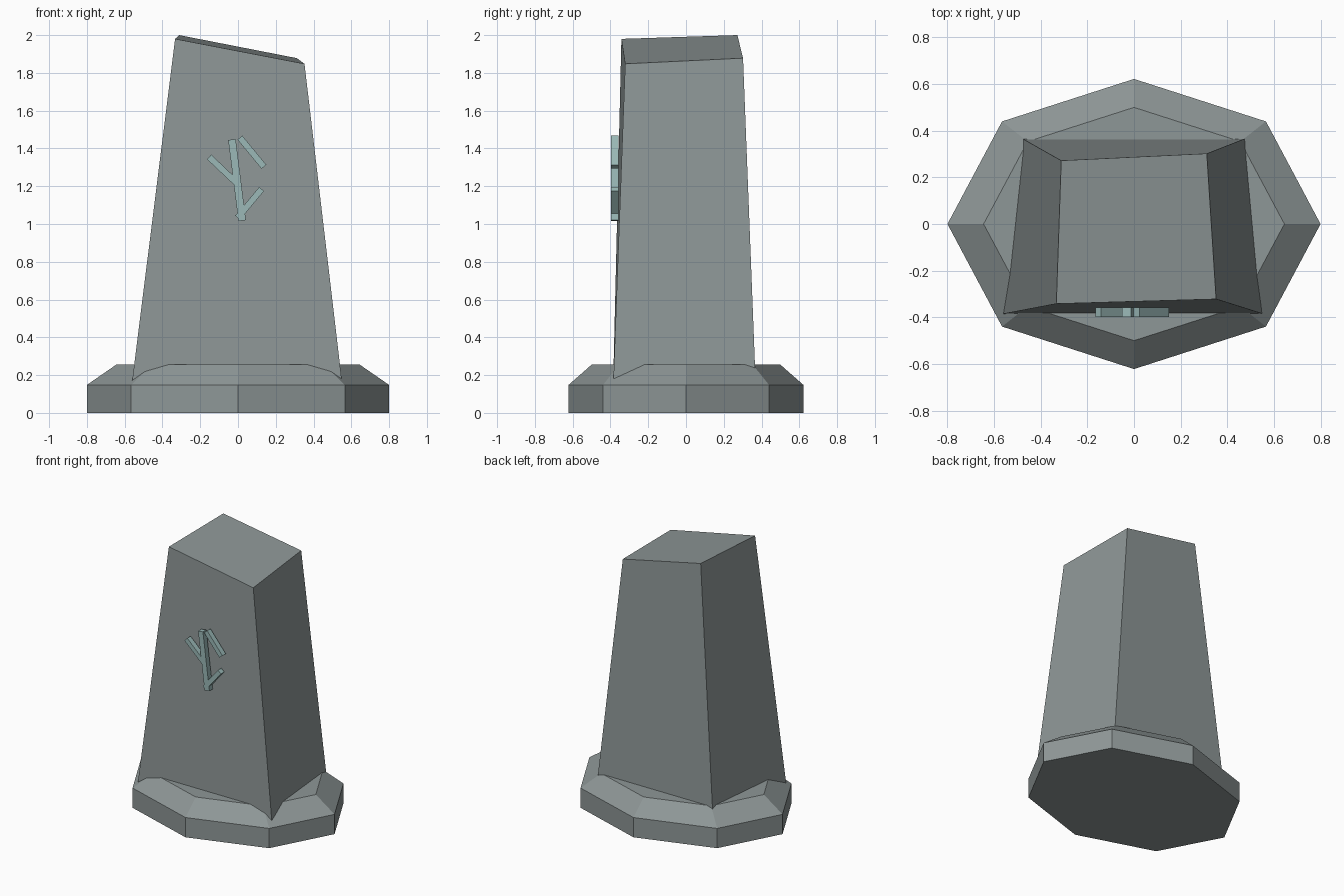
import bpy
import math
from mathutils import Vector

if "Cube" in bpy.data.objects:
    bpy.data.objects.remove(bpy.data.objects["Cube"])


def material(name, color):
    mat = bpy.data.materials.new(name)
    mat.diffuse_color = (*color, 1.0)
    mat.use_nodes = True
    mat.node_tree.nodes["Principled BSDF"].inputs["Base Color"].default_value = mat.diffuse_color
    return mat


def loft(name, rings, mat):
    """Closed solid through rings of equal point count, listed bottom to top."""
    n = len(rings[0])
    verts = [p for ring in rings for p in ring]
    faces = [tuple(reversed(range(n))),
             tuple(range(len(verts) - n, len(verts)))]
    for r in range(len(rings) - 1):
        for i in range(n):
            j = (i + 1) % n
            faces.append((r * n + i, r * n + j, (r + 1) * n + j, (r + 1) * n + i))
    mesh = bpy.data.meshes.new(name)
    mesh.from_pydata(verts, [], faces)
    mesh.materials.append(mat)
    obj = bpy.data.objects.new(name, mesh)
    bpy.context.collection.objects.link(obj)
    return obj


def octagon(rx, ry, z):
    return [(rx * math.cos(k * math.pi / 4), ry * math.sin(k * math.pi / 4), z)
            for k in range(8)]


def bar(name, start, end, width, mat, front=-0.398, back=-0.358):
    """Flat carved stroke between two (x, z) points on the front face."""
    a, b = Vector(start), Vector(end)
    d = (b - a).normalized()
    side = Vector((-d.y, d.x)) * width / 2
    outline = [a - side, b - side, b + side, a + side]
    return loft(name, [[(p.x, y, p.y) for p in outline] for y in (back, front)], mat)


stone = material("grey stone", (0.270, 0.308, 0.308))
glyph = material("pale teal", (0.325, 0.485, 0.475))

# Eight-sided plinth with a sloped shoulder
loft("plinth", [octagon(0.80, 0.622, 0.0),
                octagon(0.80, 0.622, 0.148),
                octagon(0.645, 0.50, 0.255)], stone)

# Tapered, slightly crooked pillar with a slanted top, sunk into the plinth
loft("pillar", [
    [(-0.569, -0.387, 0.10), (0.558, -0.387, 0.10),
     (0.488, 0.371, 0.10), (-0.487, 0.371, 0.10)],
    [(-0.333, -0.342, 1.98), (0.352, -0.322, 1.848),
     (0.312, 0.302, 1.878), (-0.312, 0.272, 2.0)]], stone)

# Raised strokes of the carved mark
strokes = [
    ("mark_stem", (-0.032, 1.447), (0.022, 1.018), 0.040),
    ("mark_left_branch", (-0.153, 1.355), (0.002, 1.208), 0.033),
    ("mark_right_branch", (0.010, 1.457), (0.137, 1.303), 0.033),
    ("mark_lower_branch", (0.125, 1.185), (-0.002, 1.033), 0.033),
]
for name, start, end, width in strokes:
    bar(name, start, end, width, glyph)
